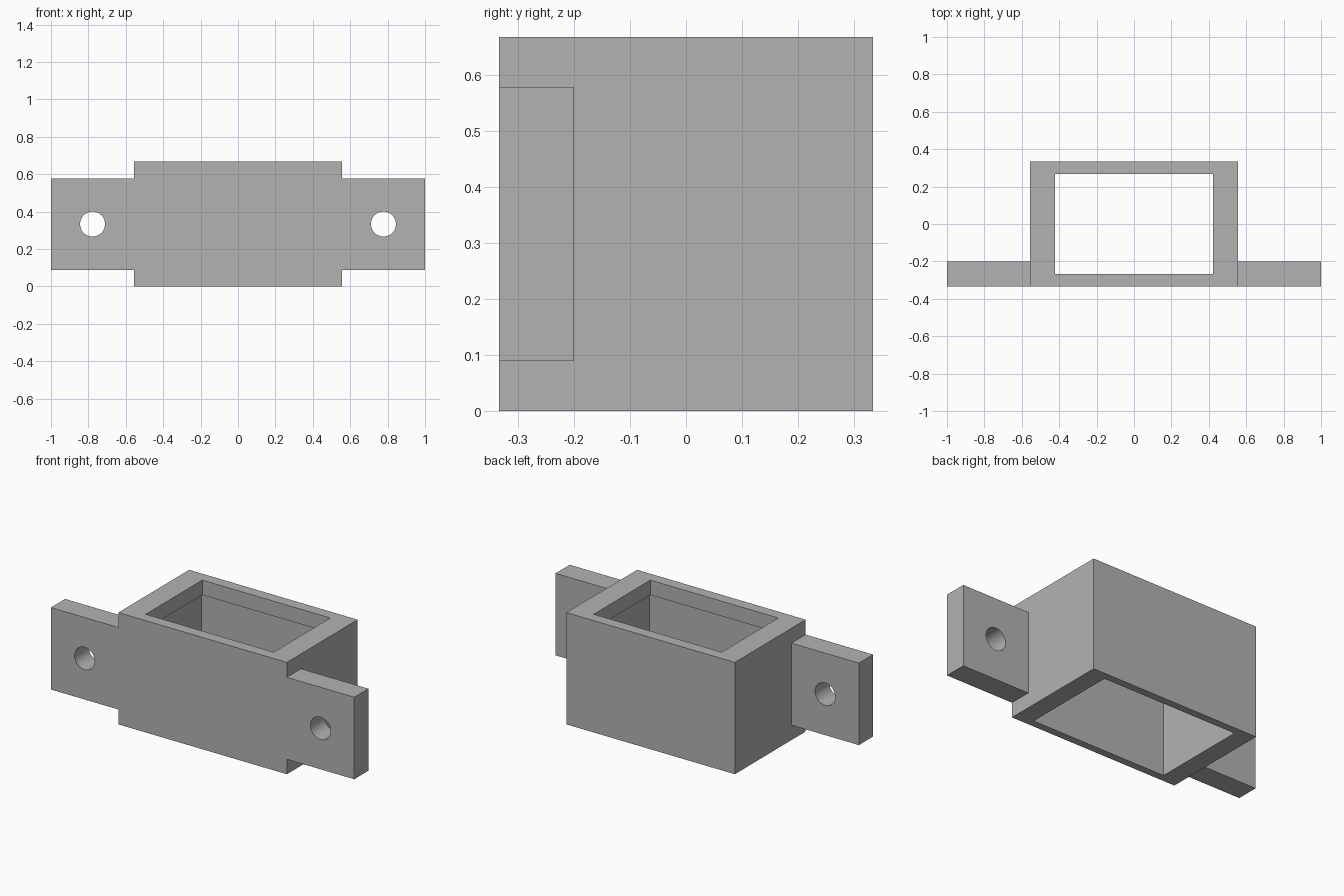
import bpy, bmesh, math

if "Cube" in bpy.data.objects:
    bpy.data.objects.remove(bpy.data.objects["Cube"], do_unlink=True)

U = 2 / 45            # one design unit; the whole bracket is 45 units wide

grey = bpy.data.materials.new("plain grey")
grey.use_nodes = True
COLOUR = (0.45, 0.45, 0.45, 1)
grey.diffuse_color = COLOUR
grey.node_tree.nodes["Principled BSDF"].inputs["Base Color"].default_value = COLOUR


def box(name, low, high):
    """Box between two corners given in design units."""
    centre = [(a + b) / 2 * U for a, b in zip(low, high)]
    bpy.ops.mesh.primitive_cube_add(size=1, location=centre)
    ob = bpy.context.object
    ob.name = name
    ob.scale = [(b - a) * U for a, b in zip(low, high)]
    bpy.ops.object.transform_apply(location=True, rotation=True, scale=True)
    ob.data.materials.append(grey)
    return ob


def combine(target, tool, operation):
    """Apply a boolean to the target and remove the tool."""
    mod = target.modifiers.new(tool.name, "BOOLEAN")
    mod.operation, mod.solver, mod.object = operation, "EXACT", tool
    bpy.context.view_layer.objects.active = target
    bpy.ops.object.modifier_apply(modifier=mod.name)
    bpy.data.objects.remove(tool, do_unlink=True)


# Housing block with a mounting plate running along its front
W, D, H = 12.5, 7.5, 15
bracket = box("mounting_bracket", (-W, -D, 0), (W, D, H))
combine(bracket, box("ear_plate", (-22.5, -D, 2), (22.5, -D + 3, 13)), "UNION")

# Through opening: wide cavity below, narrower lip at the top
combine(bracket, box("cavity", (-10, -6.5, -1), (10, 6.5, 13)), "DIFFERENCE")
combine(bracket, box("lip_opening", (-9.5, -6, 12), (9.5, 6, 16)), "DIFFERENCE")

# Screw hole in each ear
for side in (-1, 1):
    bpy.ops.mesh.primitive_cylinder_add(
        vertices=48, radius=1.5 * U, depth=8 * U,
        location=(side * 17.5 * U, -6 * U, H / 2 * U), rotation=(math.pi / 2, 0, 0))
    hole = bpy.context.object
    hole.name = "screw_hole"
    hole.data.materials.append(grey)
    combine(bracket, hole, "DIFFERENCE")

# Merge the coplanar faces left where the parts join
bm = bmesh.new()
bm.from_mesh(bracket.data)
bmesh.ops.remove_doubles(bm, verts=bm.verts, dist=1e-5)
bmesh.ops.dissolve_limit(bm, angle_limit=math.radians(1), verts=bm.verts, edges=bm.edges)
bm.to_mesh(bracket.data)
bm.free()

bpy.ops.object.select_all(action="DESELECT")
bracket.select_set(True)
bpy.context.view_layer.objects.active = bracket
bpy.ops.object.shade_smooth_by_angle(angle=math.radians(30))
